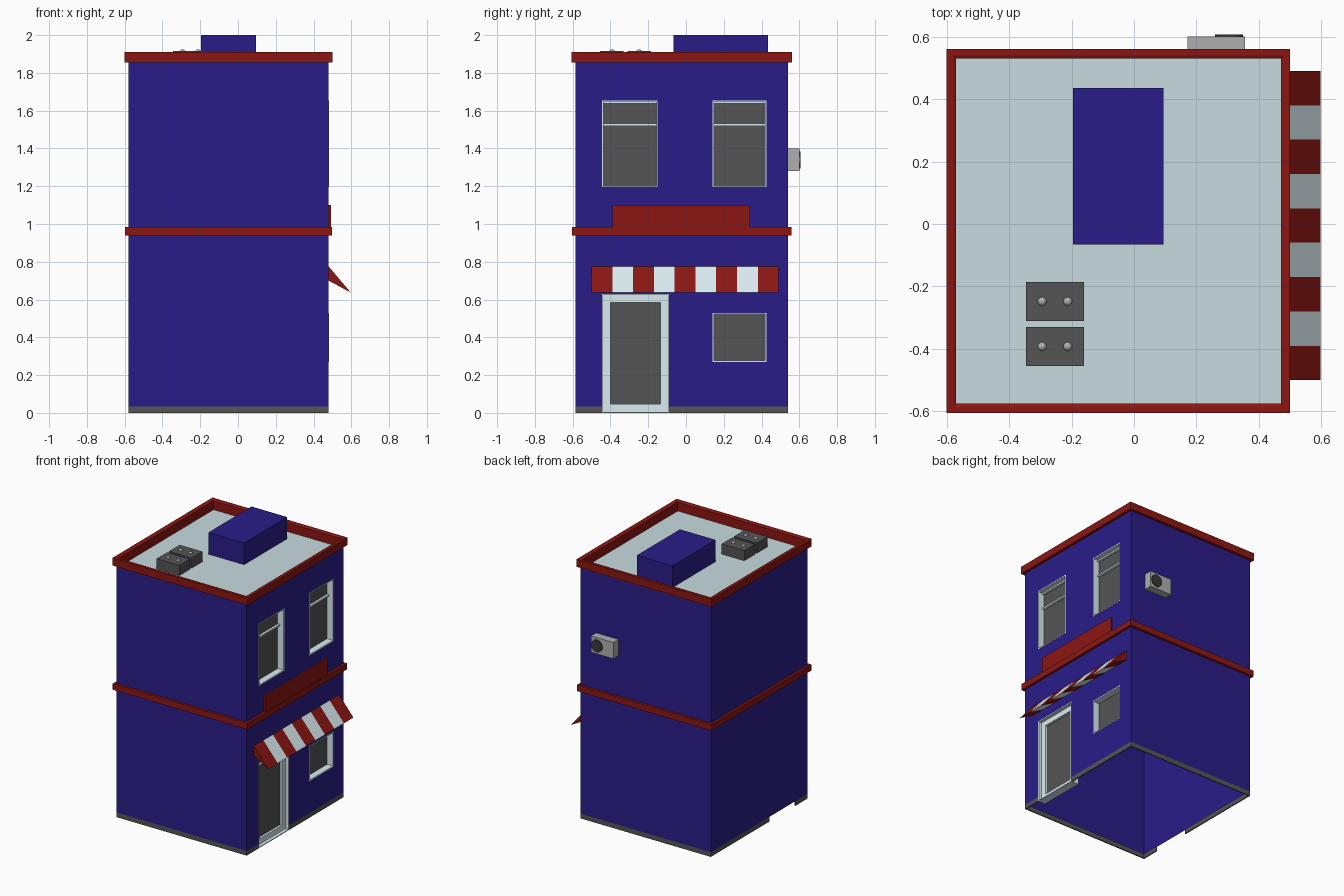
import bpy, bmesh, math

if "Cube" in bpy.data.objects:
    bpy.data.objects.remove(bpy.data.objects["Cube"])

COLOURS = {
    "blue": (0.023, 0.012, 0.25, 1), "red": (0.26, 0.008, 0.006, 1),
    "white": (0.70, 0.84, 0.88, 1), "roof": (0.58, 0.71, 0.74, 1),
    "dark": (0.09, 0.09, 0.09, 1), "grey": (0.43, 0.43, 0.43, 1),
    "black": (0.04, 0.04, 0.04, 1),
}
MATS = {}
for key, col in COLOURS.items():
    MATS[key] = bpy.data.materials.new(key)
    MATS[key].diffuse_color = col

X0, X1, Y0, Y1 = -0.58, 0.48, -0.585, 0.54
ROOF = 1.84


def make(name, verts, faces, mat, fix=True):
    me = bpy.data.meshes.new(name)
    me.from_pydata(verts, [], faces)
    bm = bmesh.new()
    bm.from_mesh(me)
    bmesh.ops.remove_doubles(bm, verts=bm.verts, dist=1e-5)
    if fix:
        bmesh.ops.recalc_face_normals(bm, faces=bm.faces)
    bm.to_mesh(me)
    bm.free()
    me.materials.append(MATS[mat])
    ob = bpy.data.objects.new(name, me)
    bpy.context.collection.objects.link(ob)
    return ob


def box(name, x, y, z, mat):
    v = [(a, b, c) for a in x for b in y for c in z]
    f = [(0, 1, 3, 2), (4, 6, 7, 5), (0, 4, 5, 1), (2, 3, 7, 6), (0, 2, 6, 4), (1, 5, 7, 3)]
    return make(name, v, f, mat)


def wall_ring(name, profile, mat):
    # closed profile of (outward offset, z) swept round the walls
    v = []
    for o, z in profile:
        v += [(X0 - o, Y0 - o, z), (X1 + o, Y0 - o, z), (X1 + o, Y1 + o, z), (X0 - o, Y1 + o, z)]
    n = len(profile)
    f = [(4 * i + k, 4 * i + (k + 1) % 4, 4 * ((i + 1) % n) + (k + 1) % 4, 4 * ((i + 1) % n) + k)
         for i in range(n) for k in range(4)]
    return make(name, v, f, mat)


def frame(name, x, y, z, b, mat):
    # rectangular frame facing +x with border b
    v = []
    for xx, i in ((x[0], 0), (x[1], 0), (x[1], b), (x[0], b)):
        v += [(xx, y[0] + i, z[0] + i), (xx, y[1] - i, z[0] + i),
              (xx, y[1] - i, z[1] - i), (xx, y[0] + i, z[1] - i)]
    f = [(4 * i + k, 4 * i + (k + 1) % 4, 4 * ((i + 1) % 4) + (k + 1) % 4, 4 * ((i + 1) % 4) + k)
         for i in range(4) for k in range(4)]
    return make(name, v, f, mat)


# Hollow walls, with openings in the shop side
WINDOWS = {"upper_window_left": ((-0.445, -0.15), (1.195, 1.655)),
           "upper_window_right": ((0.14, 0.425), (1.195, 1.655)),
           "shop_window": ((0.14, 0.425), (0.27, 0.53))}
DOOR = ((-0.445, -0.09), (0.0, 0.63))
HOLES = list(WINDOWS.values()) + [DOOR]
zb, zt = 0.035, 1.87
verts = [(X1, Y0, zb), (X0, Y0, zb), (X0, Y1, zb), (X1, Y1, zb),
         (X1, Y0, zt), (X0, Y0, zt), (X0, Y1, zt), (X1, Y1, zt)]
faces = [(1, 0, 4, 5), (2, 1, 5, 6), (3, 2, 6, 7)]
ys = [Y0, -0.445, -0.15, -0.09, 0.14, 0.425, Y1]
zs = [zb, 0.27, 0.53, 0.63, 1.195, 1.655, zt]
for ya, yb in zip(ys, ys[1:]):
    for za, zc in zip(zs, zs[1:]):
        cy, cz = (ya + yb) / 2, (za + zc) / 2
        if any(h[0][0] < cy < h[0][1] and h[1][0] < cz < h[1][1] for h in HOLES):
            continue
        n = len(verts)
        verts += [(X1, ya, za), (X1, yb, za), (X1, yb, zc), (X1, ya, zc)]
        faces.append((n, n + 1, n + 2, n + 3))
make("walls", verts, faces, "blue", fix=False)

# Flat roof
make("roof", [(X0, Y0, ROOF), (X1, Y0, ROOF), (X1, Y1, ROOF), (X0, Y1, ROOF)],
     [(0, 1, 2, 3)], "roof", fix=False)

# Base strip, interrupted at the door and opposite it
t = 0.008
box("base_front", (X0, X1), (Y0, Y0 + t), (0, zb), "dark")
box("base_back", (X0, X1), (Y1 - t, Y1), (0, zb), "dark")
for side, xr, gap in (("right", (X1 - t, X1), -0.09), ("left", (X0, X0 + t), -0.14)):
    box("base_" + side + "_short", xr, (Y0, -0.445), (0, zb), "dark")
    box("base_" + side + "_long", xr, (gap, Y1), (0, zb), "dark")

# Red bands
wall_ring("floor_band", [(0, 0.94), (0.018, 0.94), (0.018, 0.985), (0, 0.985)], "red")
wall_ring("parapet", [(0, 1.855), (0.02, 1.855), (0.02, 1.91), (0, 1.91), (-0.01, 1.905),
                      (-0.01, ROOF), (0, ROOF)], "red")

# Windows
for name, (y, z) in WINDOWS.items():
    frame(name + "_frame", (0.425, 0.482), y, z, 0.007, "white")
    box(name + "_glass", (0.425, 0.433), y, z, "dark")
    if name.startswith("upper"):
        box(name + "_bar", (0.43, 0.45), y, (1.519, 1.531), "white")
        box(name + "_head", (0.43, 0.45), y, (1.637, 1.652), "white")

# Door
frame("door_frame", (0.42, 0.455), DOOR[0], DOOR[1], 0.046, "white")
box("door_glass", (0.425, 0.438), (-0.405, -0.13), (0.04, 0.59), "dark")
frame("door_surround", (0.42, X1), DOOR[0], DOOR[1], 0.006, "white")

# Striped awning
w = 0.99 / 9
prof = [(X1, 0.775), (0.597, 0.637), (X1, 0.70)]
for i in range(9):
    ya = -0.5 + i * w
    v = [(x, y, z) for y in (ya, ya + w) for x, z in prof]
    make(f"awning_stripe_{i + 1}", v, [(0, 1, 2), (3, 5, 4), (0, 3, 4, 1), (1, 4, 5, 2), (2, 5, 3, 0)],
         "white" if i % 2 else "red")

# Blank sign board
box("sign_board", (X1 - 0.002, 0.492), (-0.39, 0.34), (0.985, 1.10), "red")

# Roof housing and vent units
box("roof_housing", (-0.195, 0.095), (-0.065, 0.435), (ROOF, 2.0), "blue")
for i, y in enumerate((-0.248, -0.392)):
    box(f"roof_vent_{i + 1}", (-0.345, -0.16), (y - 0.062, y + 0.062), (ROOF, 1.915), "dark")
    for j, x in enumerate((-0.294, -0.212)):
        bpy.ops.mesh.primitive_uv_sphere_add(segments=16, ring_count=8, radius=0.015,
                                             location=(x, y, 1.91))
        ob = bpy.context.object
        ob.name = f"vent_knob_{i + 1}_{j + 1}"
        ob.data.materials.append(MATS["grey"])
        bpy.ops.object.shade_smooth_by_angle()

# Wall cooling unit on the back
box("cooling_unit", (0.172, 0.355), (Y1, 0.60), (1.28, 1.40), "grey")
bpy.ops.mesh.primitive_cylinder_add(vertices=24, radius=0.045, depth=0.02,
                                    location=(0.304, 0.597, 1.34), rotation=(math.pi / 2, 0, 0))
fan = bpy.context.object
fan.name = "cooling_fan"
fan.data.materials.append(MATS["black"])
bpy.ops.object.shade_smooth_by_angle()

for m in bpy.data.materials:
    if m.users and not m.is_grease_pencil:
        m.use_nodes = True
        m.node_tree.nodes["Principled BSDF"].inputs["Base Color"].default_value = m.diffuse_color
